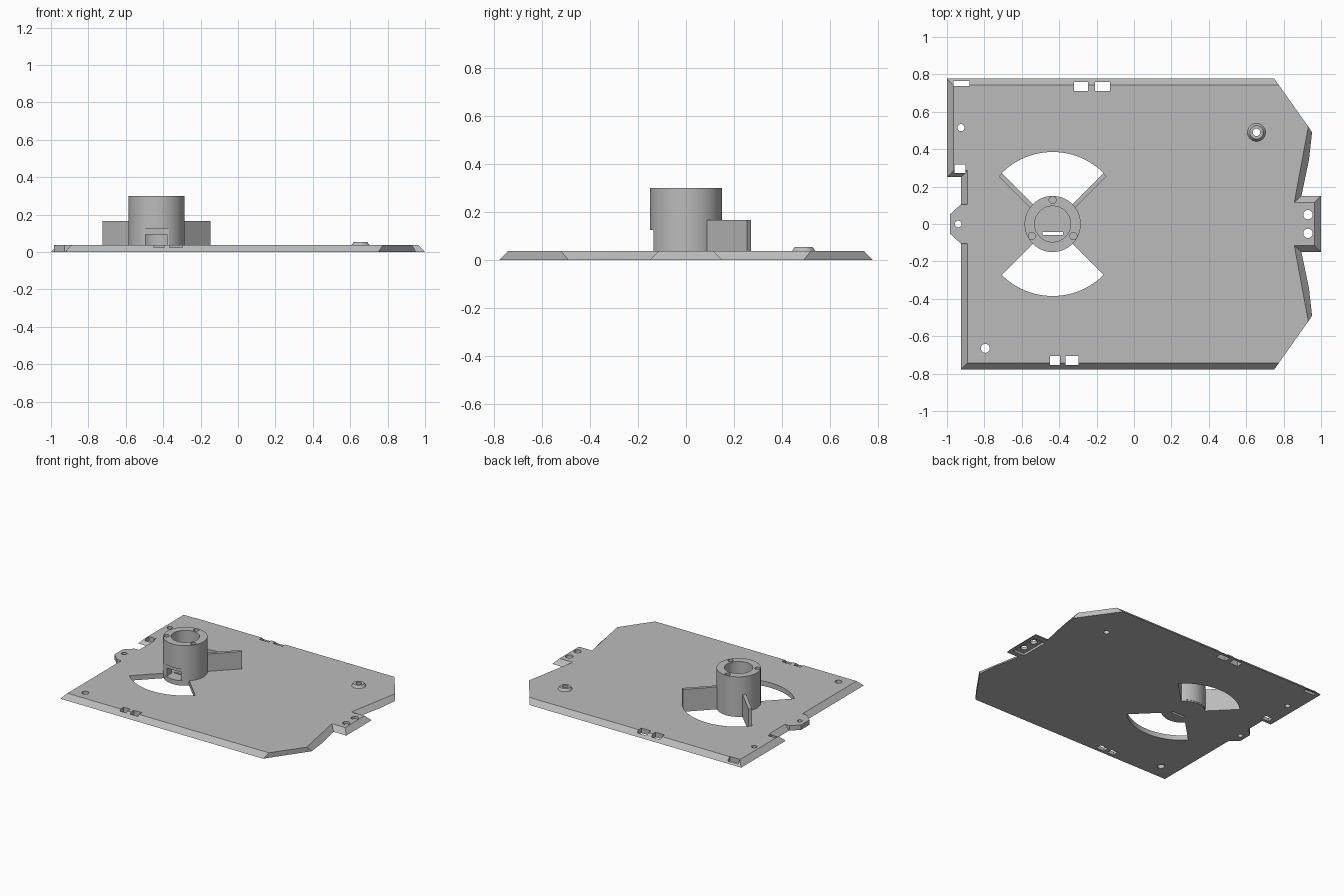
import bpy, bmesh, math

if "Cube" in bpy.data.objects:
    bpy.data.objects.remove(bpy.data.objects["Cube"])

grey = bpy.data.materials.new("plain grey")
grey.diffuse_color = (0.50, 0.50, 0.50, 1)
grey.use_nodes = True
grey.node_tree.nodes["Principled BSDF"].inputs["Base Color"].default_value = grey.diffuse_color
T = 0.037                    # plate thickness
HX = -0.435                  # hub centre x


def prism(name, low, z0, z1, high=None):
    """Solid between a lower and an upper outline with equal point counts."""
    high = high or low
    bm = bmesh.new()
    a = [bm.verts.new((x, y, z0)) for x, y in low]
    b = [bm.verts.new((x, y, z1)) for x, y in high]
    n = len(a)
    bm.faces.new(a[::-1])
    bm.faces.new(b)
    for i in range(n):
        j = (i + 1) % n
        bm.faces.new((a[i], a[j], b[j], b[i]))
    bmesh.ops.recalc_face_normals(bm, faces=bm.faces)
    me = bpy.data.meshes.new(name)
    bm.to_mesh(me)
    bm.free()
    me.materials.append(grey)
    ob = bpy.data.objects.new(name, me)
    bpy.context.collection.objects.link(ob)
    return ob


def circle(x, y, r, n=32):
    return [(x + r * math.cos(2 * math.pi * i / n), y + r * math.sin(2 * math.pi * i / n)) for i in range(n)]


def rect(x0, x1, y0, y1):
    return [(x0, y0), (x1, y0), (x1, y1), (x0, y1)]


def arc(r, a0, a1, n):
    return [(HX + r * math.cos(math.radians(a0 + (a1 - a0) * i / n)),
             r * math.sin(math.radians(a0 + (a1 - a0) * i / n))) for i in range(n + 1)]


def activate(ob):
    bpy.ops.object.select_all(action='DESELECT')
    ob.select_set(True)
    bpy.context.view_layer.objects.active = ob


def cut(ob, outline, z0=-0.1, z1=0.5):
    """Remove a prism from the object."""
    c = prism("cutter", outline, z0, z1)
    c.hide_render = True
    m = ob.modifiers.new("cut", 'BOOLEAN')
    m.operation, m.solver, m.object = 'DIFFERENCE', 'EXACT', c
    activate(ob)
    bpy.ops.object.modifier_apply(modifier=m.name)
    bpy.data.objects.remove(c)


def smooth(ob):
    activate(ob)
    bpy.ops.object.shade_smooth_by_angle(angle=math.radians(30))


# Base plate: (bottom x, y, top x, y) around the outline, sloped edges
outline = [
    (-0.925, -0.777, -0.89, -0.742), (0.75, -0.777, 0.775, -0.742),
    (0.952, -0.49, 0.932, -0.52), (0.935, -0.34, 0.902, -0.36),
    (0.895, -0.15, 0.857, -0.115), (1.0, -0.15, 0.965, -0.115),
    (1.0, 0.15, 0.965, 0.115), (0.895, 0.15, 0.857, 0.115),
    (0.935, 0.34, 0.902, 0.36), (0.952, 0.49, 0.932, 0.52),
    (0.75, 0.777, 0.775, 0.742), (-1.0, 0.777, -0.965, 0.742),
    (-1.0, 0.25, -0.965, 0.285), (-0.925, 0.25, -0.89, 0.285),
    (-0.925, 0.105, -0.89, 0.105), (-0.927, 0.104, -0.927, 0.104),
    (-0.985, 0.05, -0.985, 0.05), (-0.985, -0.05, -0.985, -0.05),
    (-0.927, -0.104, -0.927, -0.104), (-0.925, -0.105, -0.89, -0.105)]
plate = prism("base_plate", [p[:2] for p in outline], 0, T, [p[2:] for p in outline])

# Hollow underside of the right tab
cut(plate, rect(0.88, 0.975, -0.11, 0.11), -0.1, 0.017)

# Two fan-shaped windows
for a in (45, 225):
    cut(plate, arc(0.385, a, a + 90, 24) + arc(0.148, a + 90, a, 12))

# Edge slots
for s in ((-0.32, -0.245, 0.71, 0.758), (-0.208, -0.128, 0.71, 0.758),
          (-0.45, -0.395, -0.753, -0.707), (-0.365, -0.298, -0.753, -0.707),
          (-0.965, -0.88, 0.738, 0.765), (-0.96, -0.90, 0.272, 0.318)):
    cut(plate, rect(*s))

# Round holes and the slit inside the hub
for x, y, r in ((-0.925, 0.515, 0.019), (-0.94, 0, 0.018), (-0.795, -0.665, 0.024),
                (0.93, 0.05, 0.025), (0.93, -0.05, 0.025), (0.655, 0.49, 0.02)):
    cut(plate, circle(x, y, r, 24))
cut(plate, rect(-0.49, -0.38, -0.06, -0.042))
smooth(plate)

# Hub tube with screw holes in the rim
hub = prism("hub", circle(HX, 0, 0.15, 64), 0.01, 0.30)
cut(hub, circle(HX, 0, 0.096, 48))
for a in (90, 210, 330):
    x, y = arc(0.128, a, a, 1)[0]
    cut(hub, circle(x, y, 0.019, 20), 0.2, 0.5)
# Stepped recess and opening low on the front of the hub
cut(hub, rect(-0.60, -0.37, -0.25, -0.128), T, 0.125)
cut(hub, rect(-0.495, -0.38, -0.25, -0.05), T, 0.095)
smooth(hub)

# Two upright ribs beside the rear window
for name, a, side in (("right_rib", 45, -1), ("left_rib", 135, 1)):
    c, s = math.cos(math.radians(a)), math.sin(math.radians(a))
    pts = [(0.135, 0), (0.384, 0), (0.384, 0.024 * side), (0.135, 0.024 * side)]
    prism(name, [(HX + u * c - v * s, u * s + v * c) for u, v in pts], 0.008, 0.167)

# Raised screw boss
boss = prism("screw_boss", circle(0.655, 0.49, 0.053), 0.03, 0.055, circle(0.655, 0.49, 0.036))
cut(boss, circle(0.655, 0.49, 0.02, 24))
smooth(boss)
